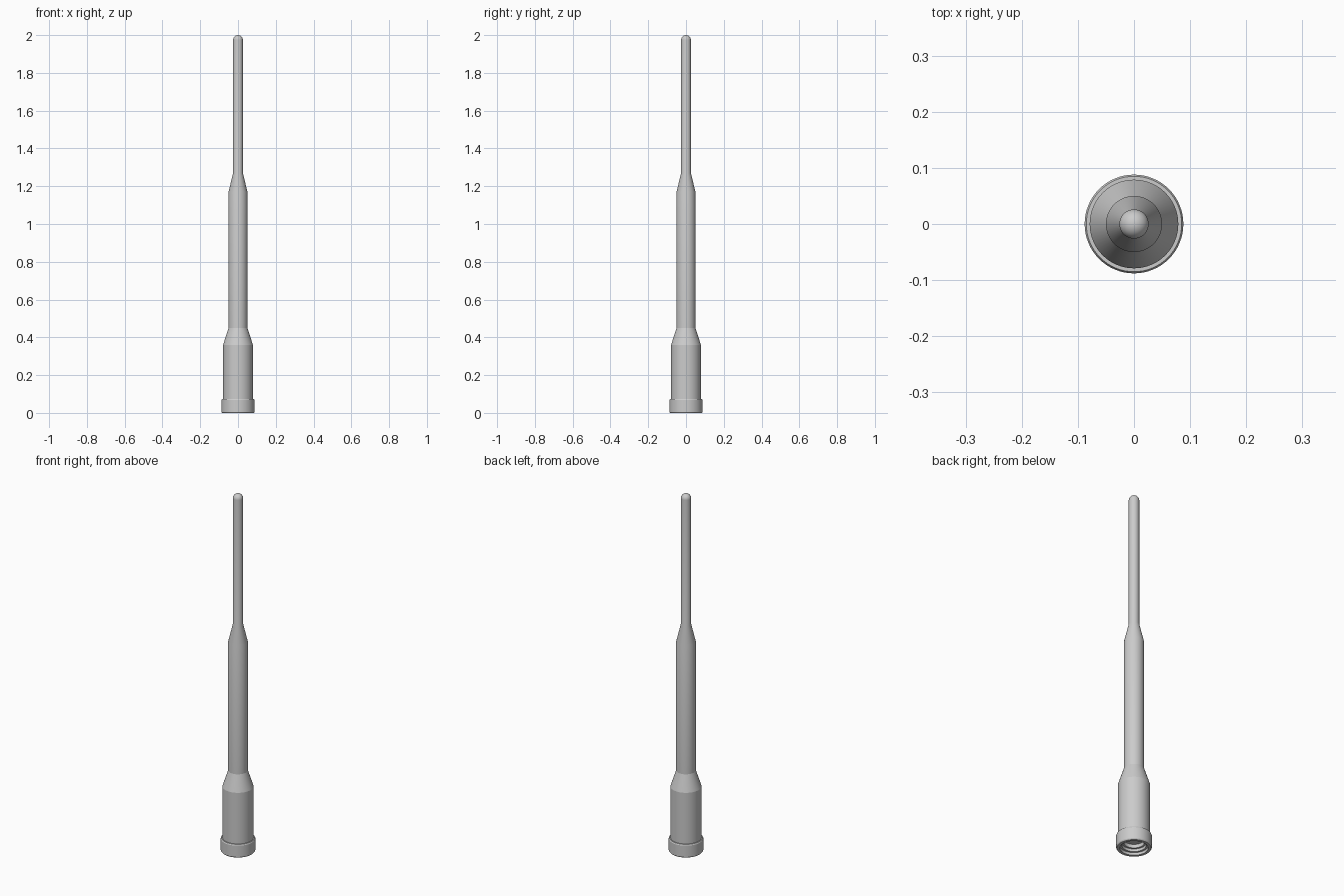
import bpy, bmesh, math

cube = bpy.data.objects.get("Cube")
if cube:
    bpy.data.objects.remove(cube, do_unlink=True)

grey = bpy.data.materials.new("light grey")
grey.use_nodes = True
colour = (0.6, 0.6, 0.6, 1)
grey.diffuse_color = colour
grey.node_tree.nodes["Principled BSDF"].inputs["Base Color"].default_value = colour


def lathe(name, profile, steps=64):
    """Spin a list of (radius, height) points about the z axis."""
    bm = bmesh.new()
    verts = [bm.verts.new((r, 0, z)) for r, z in profile]
    edges = [bm.edges.new(pair) for pair in zip(verts, verts[1:])]
    bmesh.ops.spin(bm, geom=verts + edges, axis=(0, 0, 1), cent=(0, 0, 0),
                   angle=math.tau, steps=steps, use_merge=True)
    bmesh.ops.remove_doubles(bm, verts=bm.verts, dist=1e-5)
    bmesh.ops.recalc_face_normals(bm, faces=bm.faces)
    mesh = bpy.data.meshes.new(name)
    bm.to_mesh(mesh)
    bm.free()
    mesh.materials.append(grey)
    obj = bpy.data.objects.new(name, mesh)
    bpy.context.collection.objects.link(obj)
    bpy.ops.object.select_all(action="DESELECT")
    obj.select_set(True)
    bpy.context.view_layer.objects.active = obj
    bpy.ops.object.shade_smooth_by_angle(angle=math.radians(15))


# Stepped socket under the base, then the collar
collar = [(0, 0.05), (0.05, 0.05), (0.05, 0.03), (0.06, 0.03), (0.06, 0.015),
          (0.07, 0.015), (0.07, 0), (0.084, 0), (0.088, 0.006),
          (0.088, 0.068), (0.085, 0.074), (0.079, 0.074)]

# Tapering sleeve and thin rod
shaft = [(0.079, 0.36), (0.05, 0.45), (0.05, 1.17), (0.026, 1.27)]

# Rounded tip
tip_r = 0.026
tip = [(tip_r * math.cos(a), 2 - tip_r + tip_r * math.sin(a))
       for a in (math.pi / 2 * i / 10 for i in range(10))] + [(0, 2)]

lathe("antenna", collar + shaft + tip)
